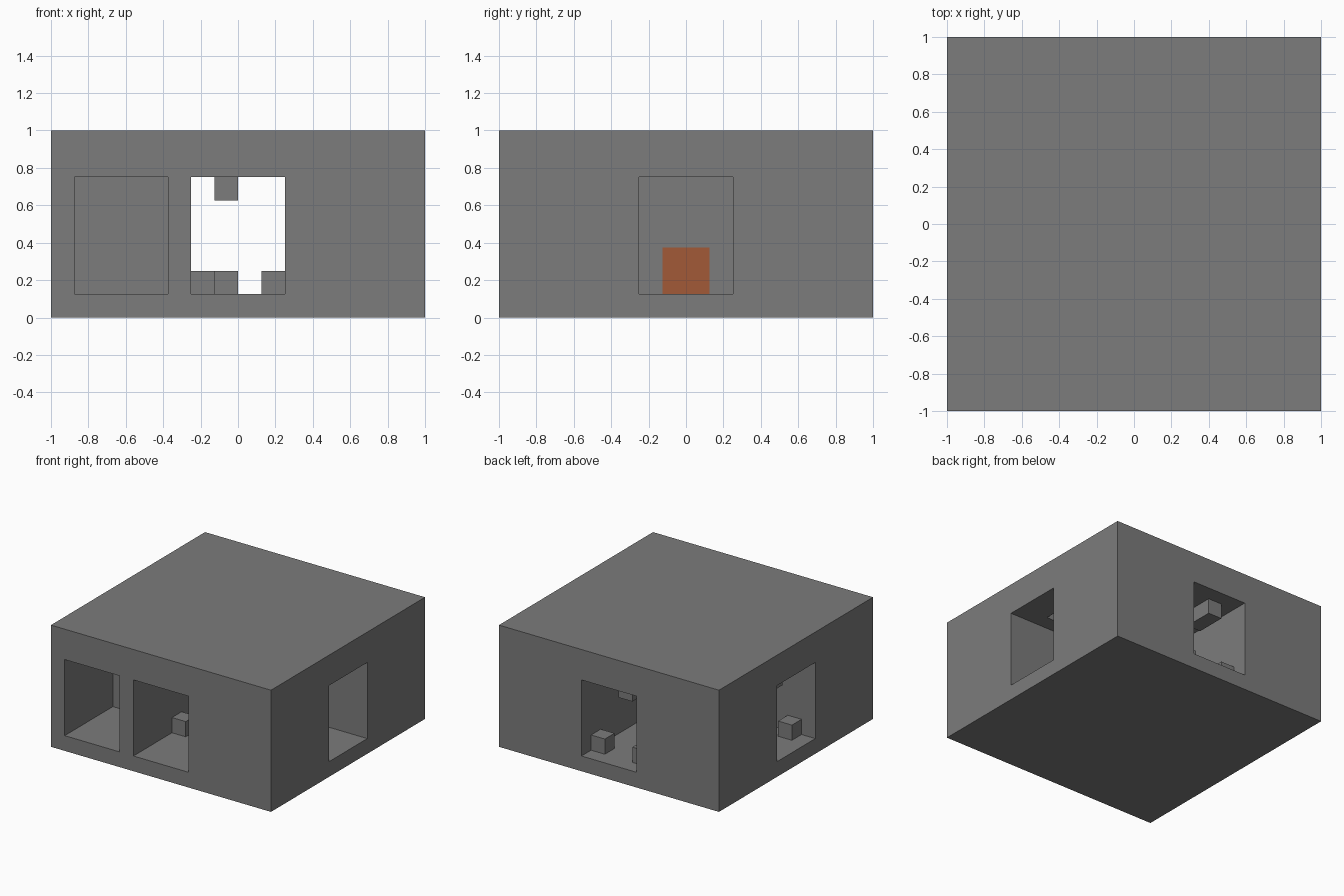
import bpy
import bmesh

old = bpy.data.objects.get("Cube")
if old:
    bpy.data.objects.remove(old, do_unlink=True)


def material(name, rgb):
    mat = bpy.data.materials.new(name)
    mat.use_nodes = True
    color = (*rgb, 1)
    mat.diffuse_color = color
    mat.node_tree.nodes["Principled BSDF"].inputs["Base Color"].default_value = color
    return mat


stone = material("stone_grey", (0.2, 0.2, 0.2))
orange = material("burnt_orange", (0.36, 0.1, 0.038))


def box(name, x, y, z, mat=stone):
    """Axis-aligned box from three (low, high) ranges."""
    mesh = bpy.data.meshes.new(name)
    bm = bmesh.new()
    bmesh.ops.create_cube(bm, size=1)
    for v in bm.verts:
        for i, (low, high) in enumerate((x, y, z)):
            v.co[i] = low if v.co[i] < 0 else high
    bm.to_mesh(mesh)
    bm.free()
    mesh.materials.append(mat)
    obj = bpy.data.objects.new(name, mesh)
    bpy.context.collection.objects.link(obj)
    return obj


U = 0.125                      # building grid unit
FLOOR, CEILING = U, 6 * U
HALL = (-2 * U, 2 * U)         # width shared by the centred passages
OUT = 1.1                      # cutters reach past the outer walls

# Solid building, then hollowed into a through hall and three closed rooms
building = box("building_shell", (-1, 1), (-1, 1), (0, 1))
rooms = {
    "central_hall": (HALL, (-OUT, OUT), (FLOOR, CEILING)),
    "left_room": ((3 * U, OUT), HALL, (FLOOR, CEILING)),
    "right_room": ((-OUT, -3 * U), HALL, (FLOOR, CEILING)),
    "front_room": ((-7 * U, -3 * U), (-OUT, -3 * U), (FLOOR, CEILING)),
    "ceiling_recess": ((4 * U, 6 * U), (-U, U), (5 * U, 7 * U)),
}
bpy.context.view_layer.objects.active = building
for name, ranges in rooms.items():
    cutter = box(name + "_cutter", *ranges)
    cutter.hide_render = True
    mod = building.modifiers.new(name, 'BOOLEAN')
    mod.operation = 'DIFFERENCE'
    mod.solver = 'EXACT'
    mod.object = cutter
    bpy.ops.object.modifier_apply(modifier=mod.name)
    bpy.data.objects.remove(cutter, do_unlink=True)


def block(name, ix, iy, hanging=False, length=1):
    """Grid-sized block on the floor or hanging from the ceiling."""
    z = (CEILING - U, CEILING) if hanging else (FLOOR, FLOOR + U)
    box(name, (ix * U, (ix + 1) * U), (iy * U, (iy + length) * U), z)


# Blocks in the hall
block("hall_front_block", -2, -4)
block("hall_middle_block", -1, -1)
block("hall_back_left_block", 1, 6)
block("hall_back_right_block", -2, 6)
block("hall_hanging_block", -1, 5, hanging=True, length=2)

# Blocks in the right room
block("right_room_block", -7, -2)
block("right_room_hanging_block", -7, 0, hanging=True)

# Flat coloured panel on the end wall of the left room
box("orange_wall_panel", (3 * U, 3 * U + 0.004), (-U, U), (FLOOR, 3 * U), orange)
